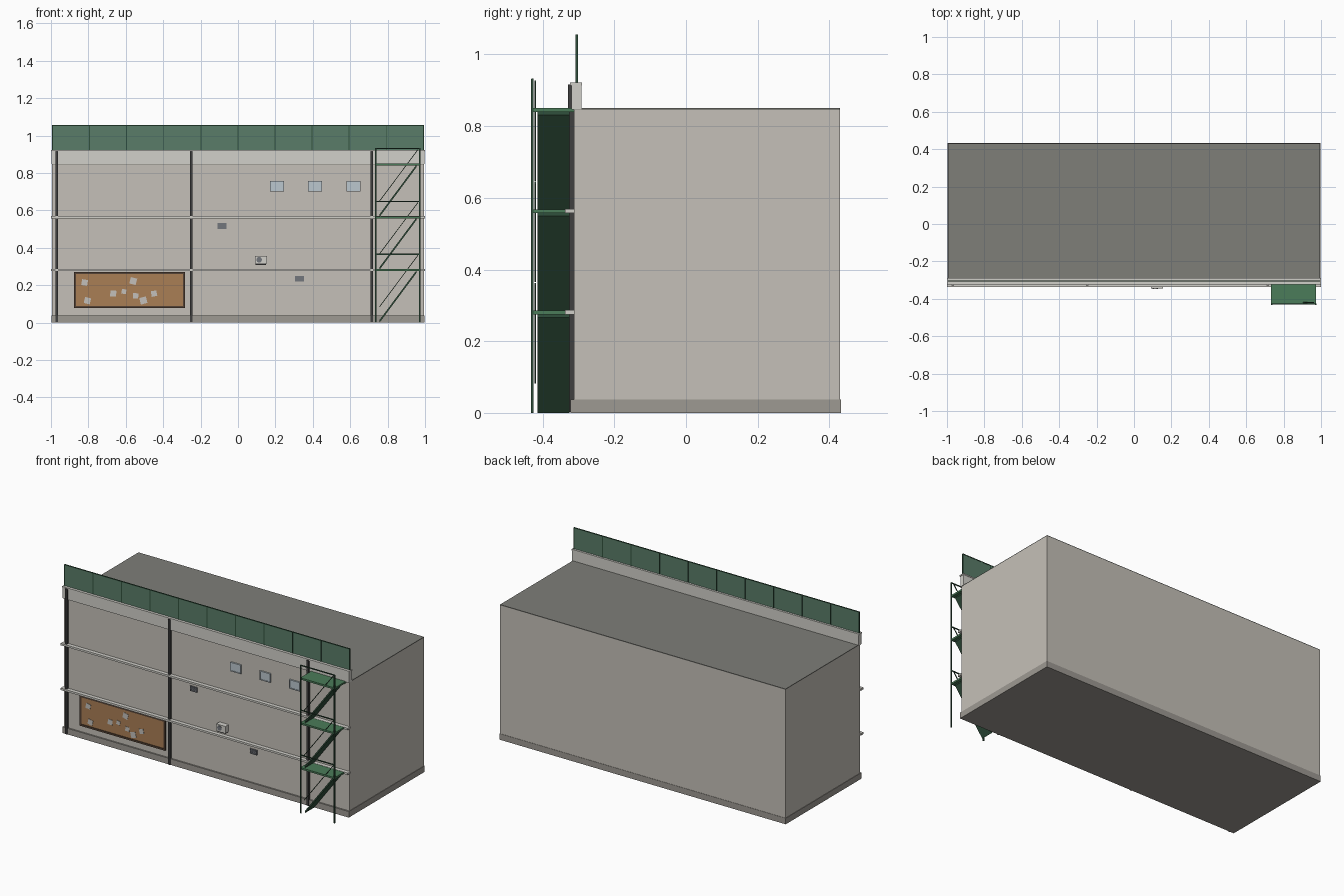
import bpy, bmesh, math, random

if "Cube" in bpy.data.objects:
    bpy.data.objects.remove(bpy.data.objects["Cube"])

random.seed(4)


def mat(name, r, g, b):
    m = bpy.data.materials.new(name)
    m.diffuse_color = (r, g, b, 1)
    m.use_nodes = True
    m.node_tree.nodes["Principled BSDF"].inputs["Base Color"].default_value = m.diffuse_color
    return m


WALL = mat("warm_wall", 0.56, 0.53, 0.48)
PLINTH = mat("plinth_grey", 0.34, 0.32, 0.29)
TRIM = mat("light_trim", 0.64, 0.63, 0.59)
ROOF = mat("roof_grey", 0.21, 0.21, 0.19)
PIPE = mat("dark_pipe", 0.05, 0.05, 0.05)
GREEN = mat("stair_green", 0.07, 0.20, 0.10)
DARK = mat("dark_green", 0.03, 0.08, 0.045)
FENCE = mat("fence_green", 0.10, 0.20, 0.14)
BROWN = mat("frame_brown", 0.09, 0.055, 0.035)
CORK = mat("cork", 0.40, 0.21, 0.09)
PAPER = mat("paper", 0.55, 0.53, 0.50)
GLASS = mat("glass", 0.50, 0.57, 0.62)
VENT = mat("vent_grey", 0.17, 0.18, 0.20)


def prisms(name, shapes, y0, y1, material):
    """Extrude (x, z) outlines from y0 to y1 into one object."""
    bm = bmesh.new()
    for pts in shapes:
        a = [bm.verts.new((x, y0, z)) for x, z in pts]
        b = [bm.verts.new((x, y1, z)) for x, z in pts]
        bm.faces.new(a)
        bm.faces.new(b[::-1])
        n = len(pts)
        for i in range(n):
            j = (i + 1) % n
            bm.faces.new((a[j], a[i], b[i], b[j]))
    bmesh.ops.recalc_face_normals(bm, faces=bm.faces[:])
    me = bpy.data.meshes.new(name)
    bm.to_mesh(me)
    bm.free()
    me.materials.append(material)
    ob = bpy.data.objects.new(name, me)
    bpy.context.collection.objects.link(ob)
    return ob


def rect(x0, x1, z0, z1):
    return [(x0, z0), (x1, z0), (x1, z1), (x0, z1)]


def crect(x, z, w, h, ang=0):
    c, s = math.cos(ang), math.sin(ang)
    return [(x + c * u - s * v, z + s * u + c * v)
            for u, v in rect(-w / 2, w / 2, -h / 2, h / 2)]


def slope(x0, z0, x1, z1, t):
    return [(x0, z0 - t), (x1, z1 - t), (x1, z1), (x0, z0)]


def ngon(x, z, r, n=20):
    return [(x + r * math.cos(i * math.tau / n), z + r * math.sin(i * math.tau / n))
            for i in range(n)]


def border(x0, x1, z0, z1, t):
    return [rect(x0, x1, z0, z0 + t), rect(x0, x1, z1 - t, z1),
            rect(x0, x0 + t, z0 + t, z1 - t), rect(x1 - t, x1, z0 + t, z1 - t)]


# Main block, plinth, roof and parapet
prisms("building_walls", [rect(-0.994, 0.994, 0.002, 0.845)], -0.313, 0.430, WALL)
prisms("plinth", [rect(-0.997, 0.997, 0, 0.038)], -0.322, 0.432, PLINTH)
prisms("roof", [rect(-0.994, 0.994, 0.845, 0.85)], -0.313, 0.430, ROOF)
prisms("parapet", [rect(-0.997, 0.997, 0.847, 0.914)], -0.320, -0.292, TRIM)
prisms("parapet_cap", [rect(-1, 1, 0.914, 0.922)], -0.323, -0.290, TRIM)

# Floor ledges and drain pipes
for i, z in enumerate((0.281, 0.563)):
    prisms(f"floor_ledge_{i}", [rect(-1, 1, z - 0.006, z + 0.006)], -0.337, -0.311, TRIM)
prisms("drain_pipes", [crect(x, 0.459, 0.013, 0.914) for x in (-0.968, -0.251, 0.714)],
       -0.329, -0.312, PIPE)

# Roof fence: ten panels between slim posts
X0, X1, N = -0.992, 0.991, 10
step = (X1 - X0) / N
prisms("fence_panels", [rect(X0 + i * step + 0.002, X0 + (i + 1) * step - 0.002, 0.92, 1.052)
                        for i in range(N)], -0.306, -0.303, FENCE)
prisms("fence_posts", [crect(X0 + i * step, 0.987, 0.005, 0.138) for i in range(N + 1)],
       -0.308, -0.301, DARK)
prisms("fence_rail", [rect(X0, X1, 1.051, 1.056)], -0.3075, -0.3015, DARK)

# Notice board with pinned papers
prisms("board_panel", [rect(-0.87, -0.29, 0.085, 0.265)], -0.318, -0.312, CORK)
prisms("board_frame", border(-0.877, -0.283, 0.078, 0.27, 0.011), -0.322, -0.312, BROWN)
papers = [(-0.82, 0.214, 0.032), (-0.805, 0.117, 0.033), (-0.667, 0.155, 0.032),
          (-0.61, 0.166, 0.025), (-0.56, 0.222, 0.035), (-0.547, 0.143, 0.028),
          (-0.506, 0.118, 0.036), (-0.449, 0.155, 0.03)]
prisms("board_papers", [crect(x, z, s, s, random.uniform(-0.3, 0.3)) for x, z, s in papers],
       -0.320, -0.317, PAPER)

# Upper windows
for i, x in enumerate((0.208, 0.412, 0.617)):
    prisms(f"window_glass_{i}", [crect(x, 0.73, 0.066, 0.048)], -0.320, -0.312, GLASS)
    prisms(f"window_frame_{i}", border(x - 0.037, x + 0.037, 0.702, 0.758, 0.005),
           -0.323, -0.312, GLASS)

# Wall vents with slats
for i, (x, z) in enumerate(((-0.086, 0.517), (0.33, 0.234))):
    prisms(f"vent_{i}", [crect(x, z, 0.048, 0.031)], -0.320, -0.312, VENT)
    prisms(f"vent_slats_{i}", [crect(x, z + d, 0.042, 0.003) for d in (-0.008, 0, 0.008)],
           -0.322, -0.319, VENT)

# Air conditioner on brackets
prisms("air_conditioner", [crect(0.122, 0.336, 0.064, 0.042)], -0.345, -0.312, TRIM)
prisms("air_conditioner_fan", [ngon(0.113, 0.336, 0.015)], -0.347, -0.344, VENT)
prisms("air_conditioner_bracket", [crect(0.122, 0.312, 0.058, 0.006)], -0.342, -0.312, PIPE)

# Fire stair: three matching storeys
rise = 0.2825
for i in range(3):
    top = (i + 1) * rise
    prisms(f"stair_landing_{i}", [rect(0.733, 0.973, top - 0.008, top + 0.003)],
           -0.428, -0.312, GREEN)
    low = top - rise
    prisms(f"stair_flight_{i}", [slope(0.757, low + 0.014, 0.955, top - 0.002, 0.014)],
           -0.415, -0.325, DARK)
    prisms(f"stair_handrail_{i}", [slope(0.757, low + 0.088, 0.962, top + 0.08, 0.006)],
           -0.423, -0.418, DARK)
    prisms(f"landing_rail_{i}", [rect(0.735, 0.974, top + 0.08, top + 0.086)],
           -0.431, -0.426, DARK)
prisms("stair_posts", [crect(x, 0.466, 0.008, 0.932) for x in (0.737, 0.972)],
       -0.432, -0.425, DARK)
